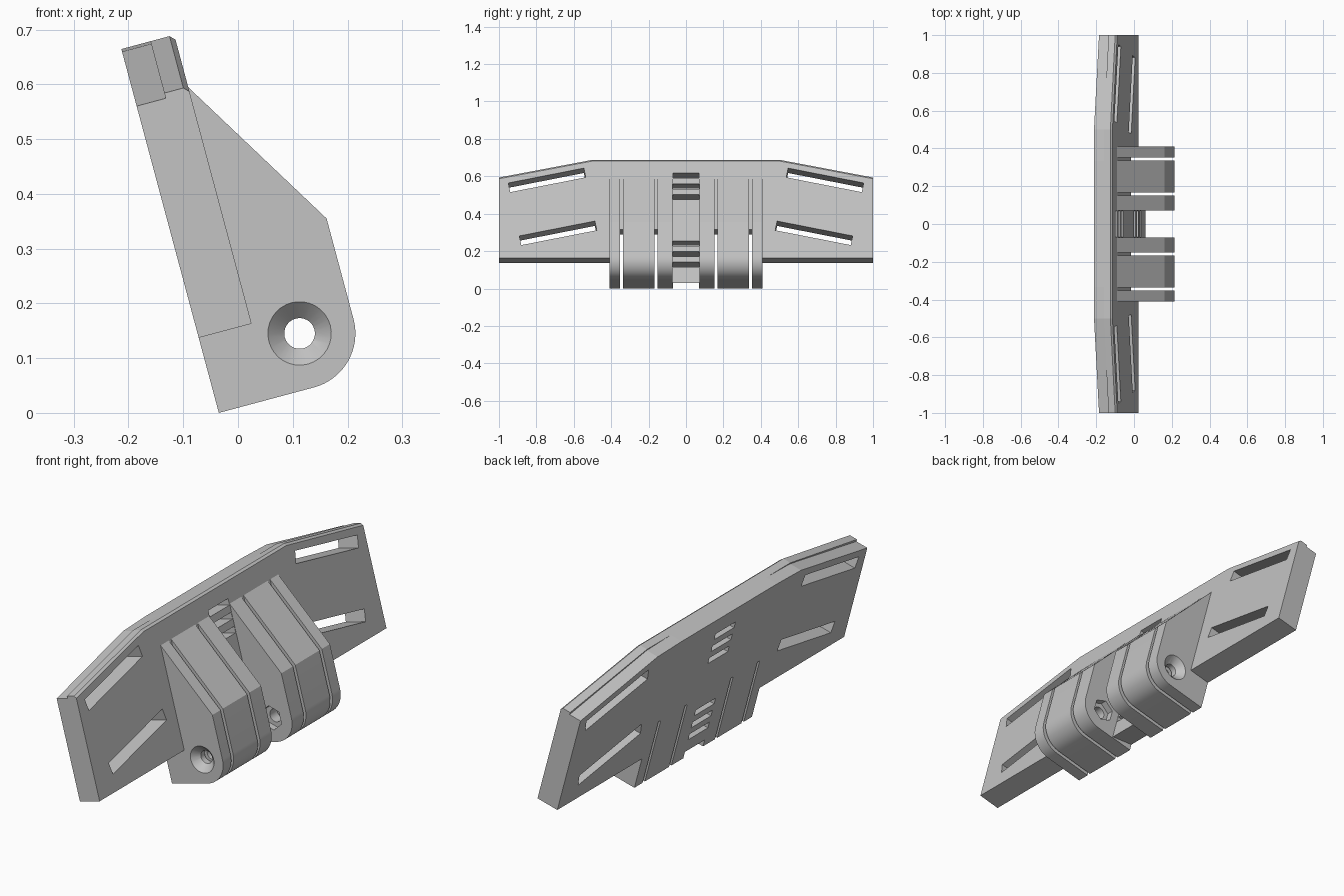
import bpy, bmesh, math
from mathutils import Matrix

if "Cube" in bpy.data.objects:
    bpy.data.objects.remove(bpy.data.objects["Cube"])

grey = bpy.data.materials.new("light grey")
grey.use_nodes = True
grey.diffuse_color = (0.55, 0.55, 0.55, 1)
grey.node_tree.nodes["Principled BSDF"].inputs["Base Color"].default_value = (0.55, 0.55, 0.55, 1)

# Everything is built upright (x = thickness, z = height), then leaned back
LEAN = Matrix.Translation((-0.035, 0, 0)) @ Matrix.Rotation(math.radians(-15), 4, 'Y')
T = 0.1                     # plate thickness
PIN_X, PIN_Z, ROUND = 0.18, 0.102, 0.102


def prism(bm, points, axis, a, b):
    """Extrude a (y,z) outline along x, or an (x,z) outline along y."""
    place = (lambda p, d: (d, p[0], p[1])) if axis == 'X' else (lambda p, d: (p[0], d, p[1]))
    low = [bm.verts.new(place(p, a)) for p in points]
    high = [bm.verts.new(place(p, b)) for p in points]
    bm.faces.new(low)
    bm.faces.new(high[::-1])
    for i in range(len(points)):
        j = (i + 1) % len(points)
        bm.faces.new((low[j], low[i], high[i], high[j]))


def rect(y0, y1, z0, z1):
    return [(y0, z0), (y1, z0), (y1, z1), (y0, z1)]


def make(name, bm):
    bmesh.ops.recalc_face_normals(bm, faces=bm.faces)
    mesh = bpy.data.meshes.new(name)
    bm.to_mesh(mesh)
    bm.free()
    mesh.materials.append(grey)
    obj = bpy.data.objects.new(name, mesh)
    bpy.context.collection.objects.link(obj)
    return obj


def activate(obj):
    bpy.ops.object.select_all(action='DESELECT')
    obj.select_set(True)
    bpy.context.view_layer.objects.active = obj


def cut(obj, bm):
    cutter = make("cutter", bm)
    cutter.hide_render = True
    mod = obj.modifiers.new("cut", 'BOOLEAN')
    mod.operation, mod.solver, mod.object = 'DIFFERENCE', 'EXACT', cutter
    activate(obj)
    bpy.ops.object.modifier_apply(modifier=mod.name)
    bpy.data.objects.remove(cutter)


def pin_cutter(y0, y1, r0, r1, sides):
    """Round, tapered or hexagonal cutter along the pin axis, y0 to y1."""
    bm = bmesh.new()
    mat = Matrix.Translation((PIN_X, (y0 + y1) / 2, PIN_Z)) @ Matrix.Rotation(math.radians(-90), 4, 'X')
    bmesh.ops.create_cone(bm, cap_ends=True, segments=sides, radius1=r0, radius2=r1,
                          depth=y1 - y0, matrix=mat)
    return bm


# Back plate: wide wings with a lower centre tongue, front top edge chamfered
half = [(0.41, 0), (0.41, 0.142), (1, 0.142), (1, 0.59), (0.5, 0.688)]
bm = bmesh.new()
prism(bm, half + [(-y, z) for y, z in reversed(half)], 'X', 0, T)
rim = [e for e in bm.edges if all(v.co.x > 0.09 and v.co.z > 0.5 for v in e.verts)]
bmesh.ops.bevel(bm, geom=rim, offset=0.009, segments=1, affect='EDGES')
plate = make("back_plate", bm)

# Plate openings: strap slots, knuckle slits, rear top steps, centre vents
bm = bmesh.new()
for s in (-1, 1):
    for cy, cz in ((0.743, 0.573), (0.684, 0.28)):
        a = math.radians(-11.5)
        corners = rect(-0.206, 0.206, -0.026, 0.026)
        prism(bm, [(s * (cy + y * math.cos(a) - z * math.sin(a)),
                    cz + y * math.sin(a) + z * math.cos(a)) for y, z in corners], 'X', -0.05, 0.15)
    for y in (0.16, 0.345):
        prism(bm, rect(s * (y - 0.008), s * (y + 0.008), -0.05, 0.3), 'X', -0.05, 0.15)
    step = [(0.3, 0.689), (0.5, 0.683), (1.02, 0.576), (1.02, 0.72), (0.3, 0.72)]
    prism(bm, [(s * y, z) for y, z in step], 'X', -0.05, 0.055)
for top in (0.612, 0.237):
    for i in range(3):
        z = top - 0.059 * i
        prism(bm, rect(-0.069, 0.069, z - 0.028, z), 'X', -0.05, 0.15)
prism(bm, [(-0.01, 0.034), (0.11, 0.002), (0.11, -0.05), (-0.01, -0.05)], 'Y', -0.069, 0.069)
cut(plate, bm)
plate.matrix_world = LEAN

# Hinge knuckles: three rounded lugs on each side of the centre gap
arc = [math.radians(-90 + 90 * i / 16) for i in range(17)]
profile = [(T, 0)] + [(PIN_X + ROUND * math.cos(a), PIN_Z + ROUND * math.sin(a)) for a in arc]
profile += [(PIN_X + ROUND, 0.292), (T, 0.589)]
knuckles = (("inner", 0.071, 0.152), ("middle", 0.168, 0.337), ("outer", 0.353, 0.41))
for s, side in ((1, "back"), (-1, "front")):
    for part, y0, y1 in knuckles:
        bm = bmesh.new()
        prism(bm, profile, 'Y', s * y0, s * y1)
        lug = make(f"{side}_{part}_knuckle", bm)
        cut(lug, pin_cutter(min(s * y0, s * y1) - 0.02, max(s * y0, s * y1) + 0.02, 0.028, 0.028, 32))
        if part == "outer":     # countersink for the screw head
            y_in, y_out = s * (y1 - 0.03), s * (y1 + 0.001)
            r = (0.028, 0.059) if s > 0 else (0.059, 0.028)
            cut(lug, pin_cutter(min(y_in, y_out), max(y_in, y_out), *r, 32))
        if part == "inner":     # hexagonal nut pocket
            ya, yb = s * (y0 - 0.01), s * (y0 + 0.03)
            cut(lug, pin_cutter(min(ya, yb), max(ya, yb), 0.052, 0.052, 6))
        activate(lug)
        bpy.ops.object.shade_smooth_by_angle(angle=math.radians(30))
        lug.matrix_world = LEAN
